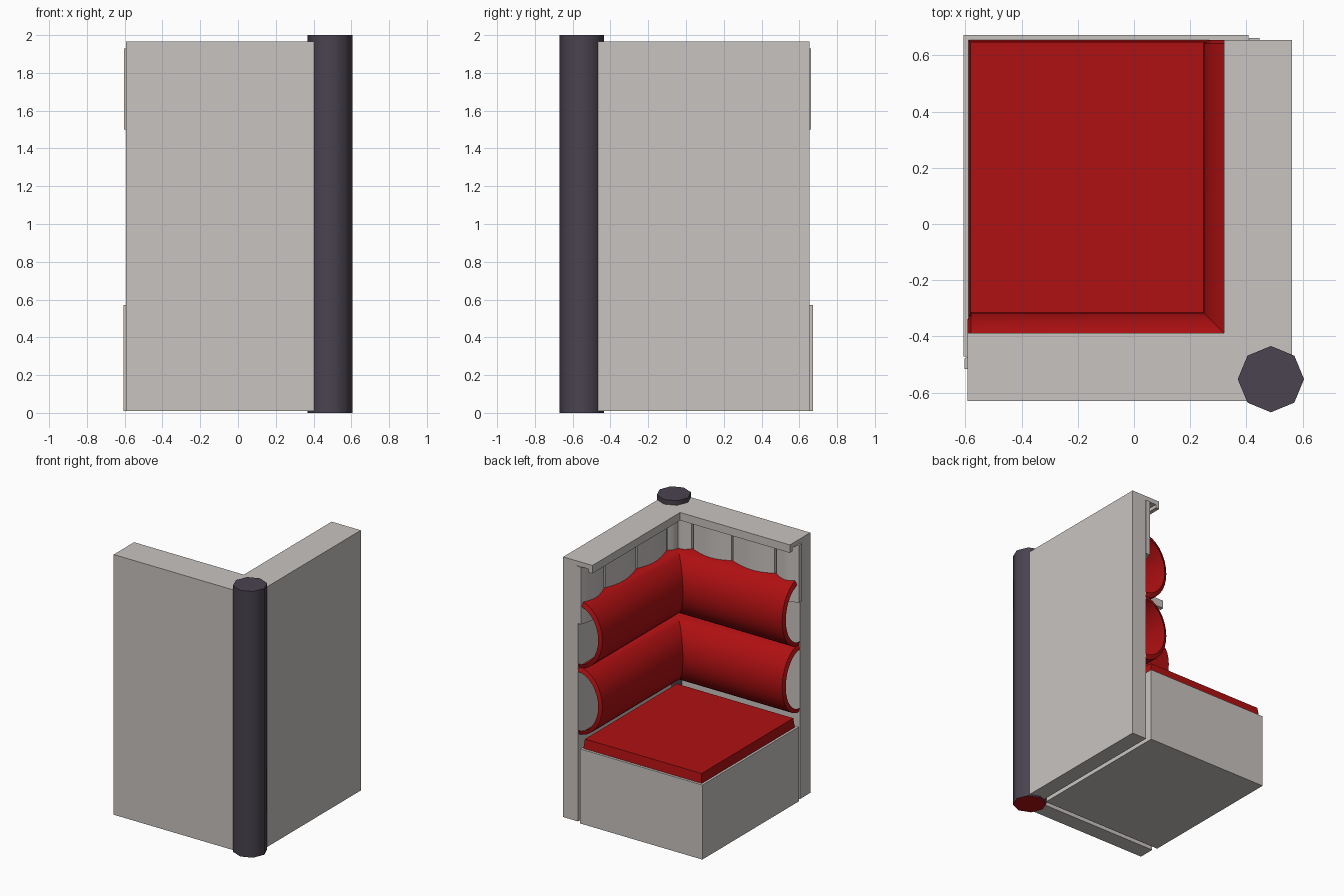
import bpy, bmesh, math

if "Cube" in bpy.data.objects:
    bpy.data.objects.remove(bpy.data.objects["Cube"])

def material(name, col):
    m = bpy.data.materials.new(name)
    m.diffuse_color = (*col, 1)
    m.use_nodes = True
    m.node_tree.nodes["Principled BSDF"].inputs["Base Color"].default_value = m.diffuse_color
    return m

GREY = material("warm grey", (0.58, 0.55, 0.53))
RED = material("red leather", (0.43, 0.005, 0.006))
DARK = material("dark slate", (0.068, 0.056, 0.078))

# outer faces of the L-shaped wall and its two free ends
XW, YW, XEND, YEND = 0.562, -0.63, -0.592, 0.655

def finish(name, bm, mat, smooth=None):
    bmesh.ops.recalc_face_normals(bm, faces=bm.faces[:])
    me = bpy.data.meshes.new(name)
    bm.to_mesh(me)
    bm.free()
    ob = bpy.data.objects.new(name, me)
    bpy.context.collection.objects.link(ob)
    me.materials.append(mat)
    if smooth:
        bpy.ops.object.select_all(action='DESELECT')
        ob.select_set(True)
        bpy.context.view_layer.objects.active = ob
        bpy.ops.object.shade_smooth_by_angle(angle=math.radians(smooth))
    return ob

def box(name, lo, hi, mat, taper=0.0):
    bm = bmesh.new()
    bmesh.ops.create_cube(bm, size=1)
    for v in bm.verts:
        top = v.co.z > 0
        for i in range(3):
            c = (lo[i] + hi[i]) / 2
            size = hi[i] - lo[i] - (2 * taper if top and i < 2 else 0)
            v.co[i] = c + v.co[i] * size
    return finish(name, bm, mat)

def sweep(name, profile, mat, closed=True, rim=None, smooth=None):
    """Sweep a (depth, height) profile round the mitred corner."""
    inset = 0.012 if rim else 0
    stations = [
        (profile, lambda d: (XEND + inset, YW + d)),
        (profile, lambda d: (XW - d, YW + d)),
        (profile, lambda d: (XW - d, YEND - inset)),
    ]
    if rim:
        stations.insert(0, (rim, lambda d: (XEND, YW + d)))
        stations.append((rim, lambda d: (XW - d, YEND)))
    bm = bmesh.new()
    rings = [[bm.verts.new((*f(d), z)) for d, z in prof] for prof, f in stations]
    n = len(profile)
    for a, b in zip(rings, rings[1:]):
        for i in range(n if closed else n - 1):
            j = (i + 1) % n
            bm.faces.new((a[i], a[j], b[j], b[i]))
    if closed:
        bm.faces.new(rings[0])
        bm.faces.new(rings[-1])
    return finish(name, bm, mat, smooth)

# partition wall with overhanging cap and drip lip
sweep("partition_wall", [(0, 0.01), (0.122, 0.01), (0.122, 1.93), (0.212, 1.93),
                         (0.212, 1.905), (0.242, 1.905), (0.242, 1.965), (0, 1.965)], GREY)

# two padded back rolls, open at the ends
def arc(zc, scale):
    pts = []
    for i in range(17):
        t = math.radians(-90 + 180 * i / 16)
        pts.append((0.115 + 0.202 * scale * math.cos(t), zc + 0.255 * scale * math.sin(t)))
    return pts

for label, zc in (("lower", 0.915), ("upper", 1.415)):
    sweep(label + "_back_roll", arc(zc, 1), RED, closed=False, rim=arc(zc, 0.87), smooth=40)

# bulging head panels above the rolls
def panel(name, a, b, along_x):
    bm = bmesh.new()
    n = 8
    outline = []
    for i in range(n + 1):
        t = i / n
        outline.append((a + (b - a) * t, 0.152 + 0.026 * math.sin(math.pi * t)))
    outline += [(b, 0.115), (a, 0.115)]
    vs = [bm.verts.new((s, YW + d, 1.5) if along_x else (XW - d, s, 1.5)) for s, d in outline]
    face = bm.faces.new(vs)
    new = bmesh.ops.extrude_face_region(bm, geom=[face])["geom"]
    bmesh.ops.translate(bm, vec=(0, 0, 0.43),
                        verts=[g for g in new if isinstance(g, bmesh.types.BMVert)])
    finish(name, bm, GREY, 35)

GAP = 0.008
for cuts, along_x, label in (((-0.603, -0.41, -0.05, 0.28, 0.44), True, "front"),
                             ((0.662, 0.38, 0.0, -0.36, -0.51), False, "side")):
    for i, (a, b) in enumerate(zip(cuts, cuts[1:])):
        lo, hi = min(a, b), max(a, b)
        panel(f"{label}_head_panel_{i + 1}", lo + GAP * (lo != min(cuts)),
              hi - GAP * (hi != max(cuts)), along_x)

# seat base and cushion
box("seat_base", (-0.607, -0.472, 0.01), (0.408, 0.673, 0.57), GREY)
box("seat_cushion", (-0.59, -0.45, 0.565), (0.395, 0.655, 0.64), RED, taper=0.008)

# octagonal corner post with red underside
bm = bmesh.new()
bmesh.ops.create_cone(bm, cap_ends=True, segments=8, radius1=0.118, radius2=0.118, depth=2)
bmesh.ops.translate(bm, vec=(0.487, -0.552, 1), verts=bm.verts[:])
post = finish("corner_post", bm, DARK, 60)
post.data.materials.append(RED)
for p in post.data.polygons:
    if p.normal.z < -0.5:
        p.material_index = 1
